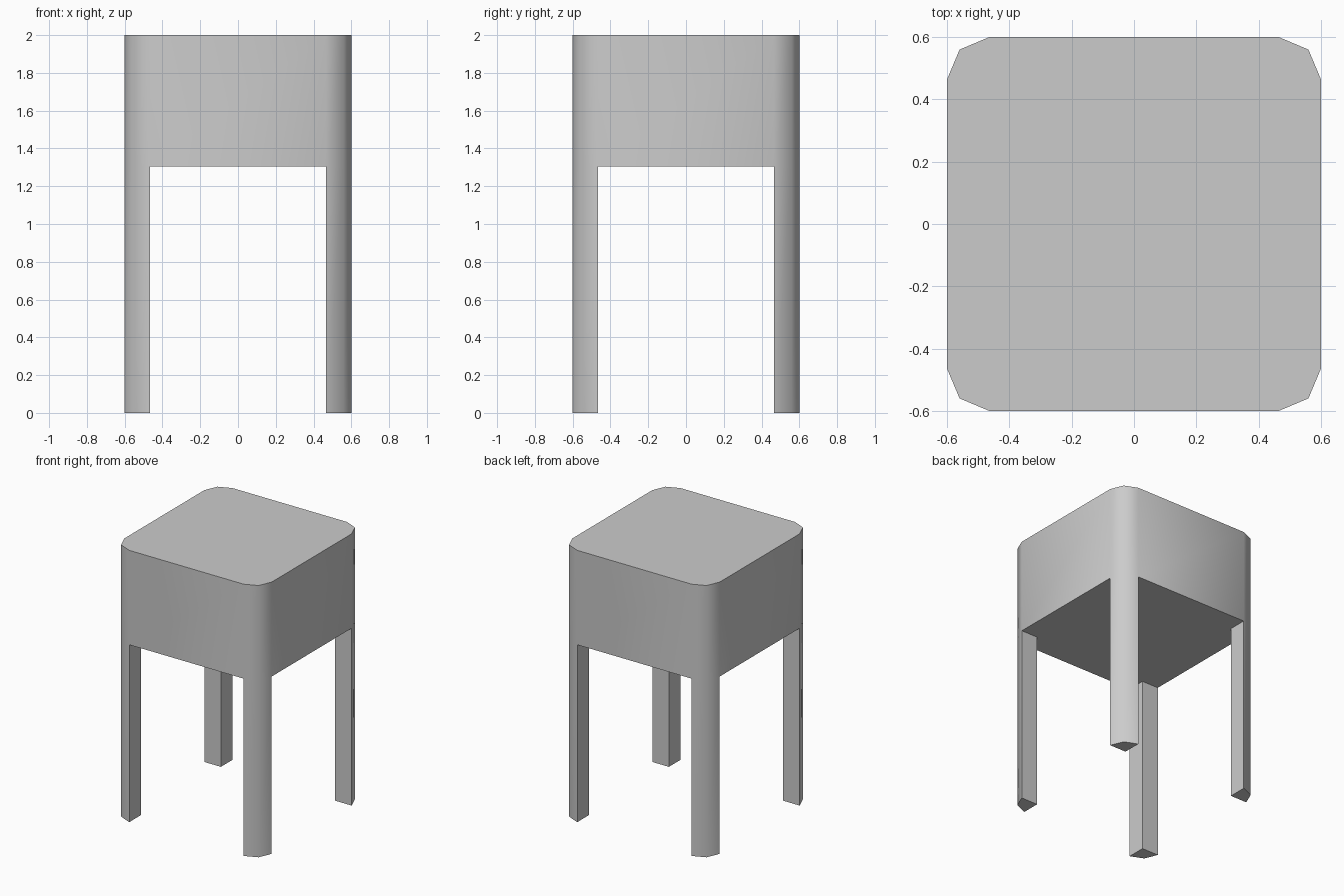
import bpy, bmesh, math

if "Cube" in bpy.data.objects:
    bpy.data.objects.remove(bpy.data.objects["Cube"])

HALF, INNER, CHAMFER = 0.6, 0.465, 0.56
UNDERSIDE, TOP = 1.305, 2.0

def extrude(bm, faces, z, keep):
    """Extrude faces vertically so the moved copy lies at height z."""
    res = bmesh.ops.extrude_face_region(bm, geom=faces, use_keep_orig=keep)
    for v in res["geom"]:
        if isinstance(v, bmesh.types.BMVert):
            v.co.z = z
    return [f for f in res["geom"] if isinstance(f, bmesh.types.BMFace)]

bm = bmesh.new()

# Plan of the stool: 3 x 3 cells, with blunted outer corners
bmesh.ops.create_grid(bm, x_segments=3, y_segments=3, size=HALF)
for v in bm.verts:
    ax, ay = abs(v.co.x), abs(v.co.y)
    corner = ax > 0.5 and ay > 0.5
    outer = CHAMFER if corner else HALF
    v.co.x = math.copysign(outer if ax > 0.5 else INNER, v.co.x)
    v.co.y = math.copysign(outer if ay > 0.5 else INNER, v.co.y)
    v.co.z = UNDERSIDE

# Seat block upwards from the plan
plan = list(bm.faces)
corners = [f for f in plan if all(abs(c) > 0.48 for c in f.calc_center_median()[:2])]
top = extrude(bm, plan, TOP, True)

# Four legs downwards from the corner cells
extrude(bm, corners, 0.0, False)
leftover = [f for f in corners if f.is_valid
            and all(abs(v.co.z - UNDERSIDE) < 1e-4 for v in f.verts)]
if leftover:
    bmesh.ops.delete(bm, geom=leftover, context='FACES_ONLY')

bmesh.ops.recalc_face_normals(bm, faces=bm.faces)
mesh = bpy.data.meshes.new("stool")
bm.to_mesh(mesh)
bm.free()
stool = bpy.data.objects.new("stool", mesh)
bpy.context.collection.objects.link(stool)

# Rounded shading on the corners, crisp edges elsewhere
bpy.context.view_layer.objects.active = stool
stool.select_set(True)
bpy.ops.object.shade_smooth_by_angle(angle=math.radians(50))
